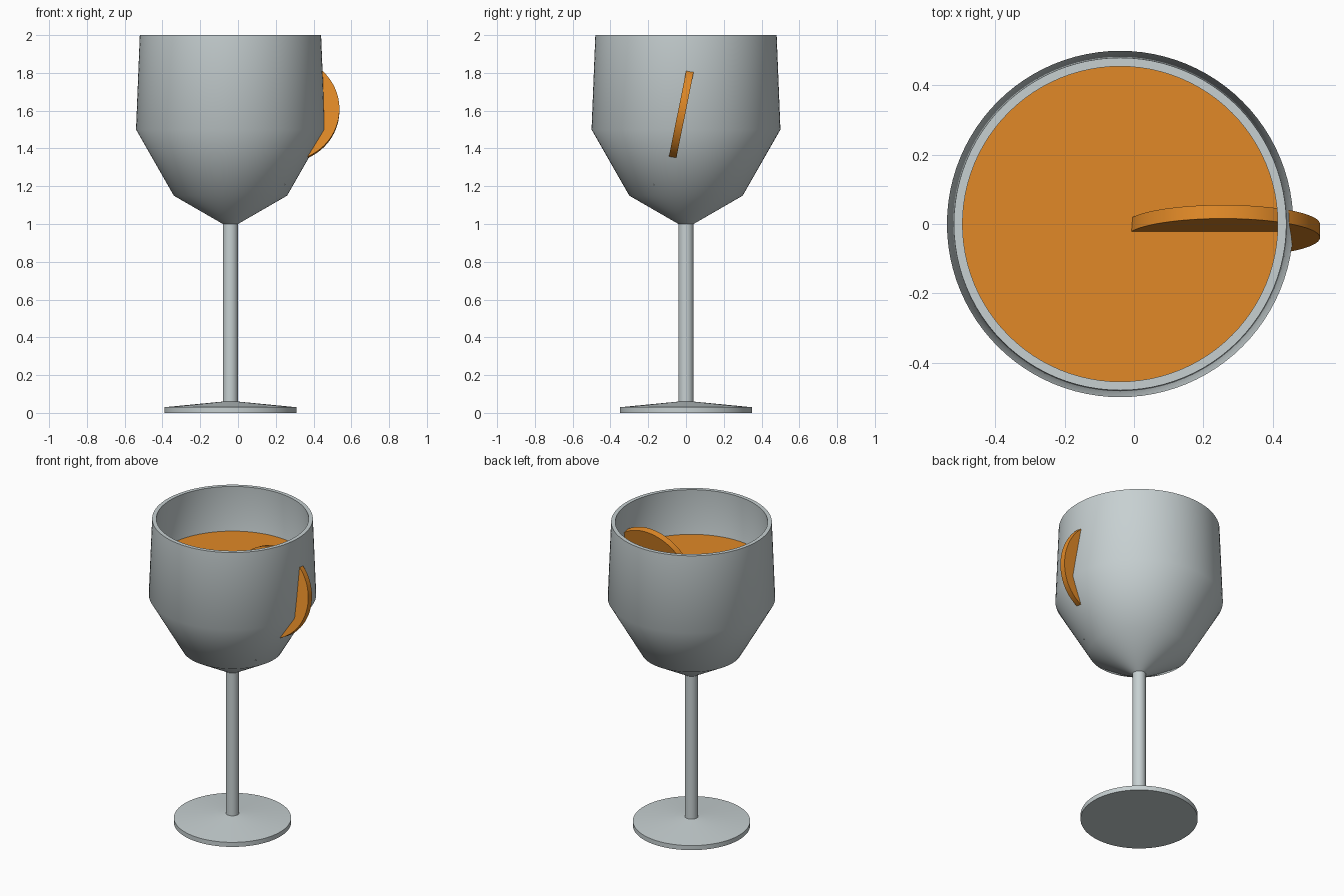
import bpy, bmesh, math
from mathutils import Vector

cube = bpy.data.objects.get("Cube")
if cube:
    bpy.data.objects.remove(cube, do_unlink=True)

AXIS_X = -0.04
SEGMENTS = 96


def material(name, color):
    mat = bpy.data.materials.new(name)
    mat.use_nodes = True
    mat.diffuse_color = (*color, 1)
    mat.node_tree.nodes["Principled BSDF"].inputs["Base Color"].default_value = (*color, 1)
    return mat


glass = material("pale grey glass", (0.57, 0.63, 0.64))
orange = material("orange", (0.75, 0.25, 0.02))
ice = material("ice white", (0.85, 0.9, 0.92))


def smooth(obj, degrees):
    bpy.ops.object.select_all(action="DESELECT")
    obj.select_set(True)
    bpy.context.view_layer.objects.active = obj
    bpy.ops.object.shade_smooth_by_angle(angle=math.radians(degrees))


def lathe(name, profile, mat):
    """Spin an (r, z) profile that starts and ends on the axis."""
    bm = bmesh.new()
    verts = [bm.verts.new((r, 0, z)) for r, z in profile]
    edges = [bm.edges.new(pair) for pair in zip(verts, verts[1:])]
    bmesh.ops.spin(bm, geom=verts + edges, cent=(0, 0, 0), axis=(0, 0, 1),
                   angle=math.tau, steps=SEGMENTS, use_merge=True)
    bmesh.ops.remove_doubles(bm, verts=bm.verts, dist=1e-5)
    bmesh.ops.recalc_face_normals(bm, faces=bm.faces)
    mesh = bpy.data.meshes.new(name)
    bm.to_mesh(mesh)
    bm.free()
    obj = bpy.data.objects.new(name, mesh)
    obj.location.x = AXIS_X
    bpy.context.collection.objects.link(obj)
    mesh.materials.append(mat)
    smooth(obj, 40)
    return obj


# Foot, stem and hollow bowl in one turned piece
lathe("wine_glass", [
    (0, 0), (0.35, 0), (0.35, 0.03), (0.04, 0.06), (0.04, 1.0),
    (0.30, 1.15), (0.50, 1.5), (0.48, 2.0),
    (0.455, 2.0), (0.475, 1.5), (0.28, 1.17), (0, 1.02)], glass)

# Drink filling the bowl, its skin tucked into the wall
lathe("drink", [
    (0, 1.01), (0.285, 1.165), (0.48, 1.5), (0.472, 1.7), (0, 1.7)], orange)

# Fruit slice leaning through the rim of the bowl
bpy.ops.mesh.primitive_cylinder_add(
    vertices=SEGMENTS, radius=0.28, depth=0.04, location=(0.257, -0.02, 1.605),
    rotation=(math.radians(78.6), 0, 0))
fruit = bpy.context.object
fruit.name = "fruit_slice"
fruit.data.materials.append(orange)
smooth(fruit, 40)

# Ice cube, one corner just breaking through the bowl
size = 0.1
outward = Vector((0.75, -0.43, -0.5)).normalized()
tip = Vector((0.25, -0.171, 1.207))
bpy.ops.mesh.primitive_cube_add(size=size, location=tip - outward * size * math.sqrt(3) / 2)
block = bpy.context.object
block.name = "ice_cube"
block.rotation_euler = Vector((1, -1, -1)).rotation_difference(outward).to_euler()
block.data.materials.append(ice)
